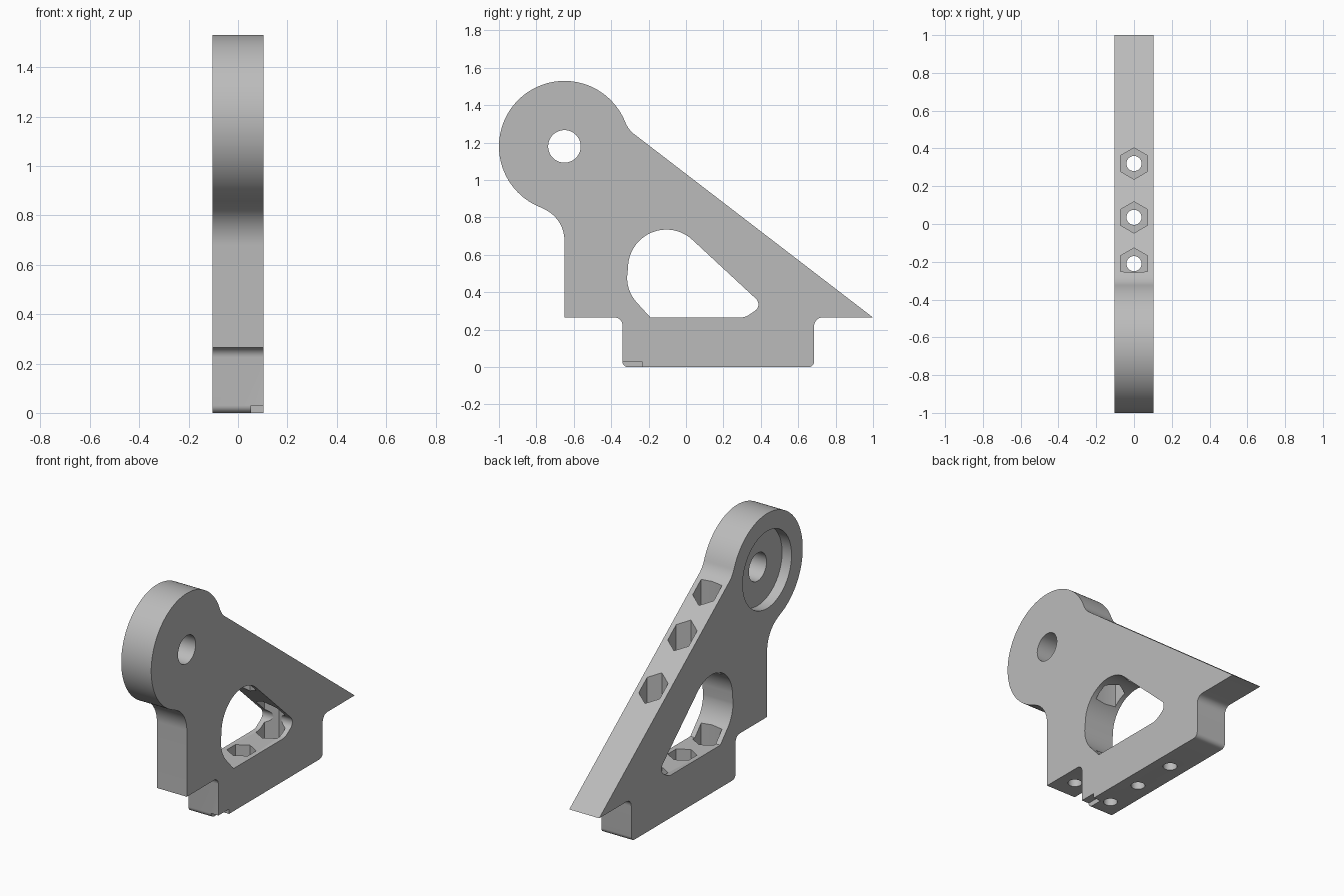
import bpy
import bmesh
from math import sin, cos, pi, radians

if "Cube" in bpy.data.objects:
    bpy.data.objects.remove(bpy.data.objects["Cube"], do_unlink=True)

HALF = 0.103          # half the plate thickness
HEAD = (-0.65, 1.18)  # centre of the round head (y, z)

grey = bpy.data.materials.new("plain grey")
grey.use_nodes = True
grey.diffuse_color = (0.5, 0.5, 0.5, 1)
grey.node_tree.nodes["Principled BSDF"].inputs["Base Color"].default_value = (0.5, 0.5, 0.5, 1)


def arc(centre, r, start, end, steps=12):
    """Points on an arc, angles in degrees."""
    out = []
    for i in range(steps + 1):
        a = radians(start + (end - start) * i / steps)
        out.append((centre[0] + r * cos(a), centre[1] + r * sin(a)))
    return out


def circle(centre, r, steps=48):
    return arc(centre, r, 0, 360, steps)[:-1]


def prism(name, points, low, high, axis="x"):
    """Extrude a closed outline along x (outline in y, z) or z (outline in x, y)."""
    bm = bmesh.new()
    place = (lambda p, d: (d, p[0], p[1])) if axis == "x" else (lambda p, d: (p[0], p[1], d))
    bottom = [bm.verts.new(place(p, low)) for p in points]
    top = [bm.verts.new(place(p, high)) for p in points]
    bm.faces.new(bottom)
    bm.faces.new(top)
    n = len(points)
    for i in range(n):
        j = (i + 1) % n
        bm.faces.new((bottom[i], bottom[j], top[j], top[i]))
    bmesh.ops.recalc_face_normals(bm, faces=bm.faces)
    mesh = bpy.data.meshes.new(name)
    bm.to_mesh(mesh)
    bm.free()
    mesh.materials.append(grey)
    obj = bpy.data.objects.new(name, mesh)
    bpy.context.collection.objects.link(obj)
    return obj


# Bracket outline: foot, sloping back, round head, upright
outline = (
    arc((-0.31, 0.03), 0.03, 180, 270, 6)
    + arc((0.655, 0.03), 0.03, 270, 360, 6)
    + arc((0.73, 0.22), 0.045, 180, 90, 8)
    + [(1.0, 0.265)]
    + arc((-0.185, 1.364), 0.15, 232.5, 201.6, 10)
    + arc(HEAD, 0.35, 21.6, 250, 72)[1:]
    + arc((-0.833, 0.677), 0.183, 70, 0, 16)[1:]
    + [(-0.65, 0.265)]
    + arc((-0.38, 0.225), 0.04, 90, 0, 8)
)
bracket = prism("bracket", outline, -HALF, HALF)

# Window, pivot hole and its recess on one side
window = (
    [(-0.19, 0.265), (0.30, 0.265), (0.325, 0.272), (0.365, 0.298)]
    + arc((0.345, 0.335), 0.042, -45, 45, 8)
    + arc((-0.105, 0.53), 0.205, 46, 180, 32)
    + arc((-0.113, 0.48), 0.202, 180, 220, 10)
)
cutters = [
    prism("window_cutter", window, -0.3, 0.3),
    prism("pivot_cutter", circle(HEAD, 0.087), -0.3, 0.3),
    prism("recess_cutter", circle(HEAD, 0.24, 64), -0.3, -HALF + 0.065),
]

# Vertical bolt holes with hexagonal nut pockets
for y in (0.32, 0.035, -0.21):
    hexagon = [(px, max(py, -0.257)) for px, py in arc((0, y), 0.083, 30, 330, 5)]
    cutters.append(prism("nut_pocket_cutter", hexagon, 0.15, 1.6, "z"))
    cutters.append(prism("bolt_cutter", circle((0, y), 0.04, 32), -0.1, 0.2, "z"))

# Blind hole under the upright
cutters.append(prism("blind_hole_cutter", circle((0, -0.525), 0.04, 32), 0.1, 0.6, "z"))

# Small notch in the front corner of the foot
notch = [(-0.5, -0.1), (-0.235, -0.1), (-0.235, 0.03), (-0.5, 0.03)]
cutters.append(prism("notch_cutter", notch, 0.053, 0.3))

# Cut everything out of the bracket
bpy.ops.object.select_all(action="DESELECT")
bpy.context.view_layer.objects.active = bracket
bracket.select_set(True)
for cutter in cutters:
    cutter.hide_render = True
    mod = bracket.modifiers.new(cutter.name, "BOOLEAN")
    mod.operation = "DIFFERENCE"
    mod.solver = "EXACT"
    mod.object = cutter
    bpy.ops.object.modifier_apply(modifier=mod.name)
    bpy.data.objects.remove(cutter, do_unlink=True)

bpy.ops.object.shade_smooth_by_angle(angle=radians(25))
